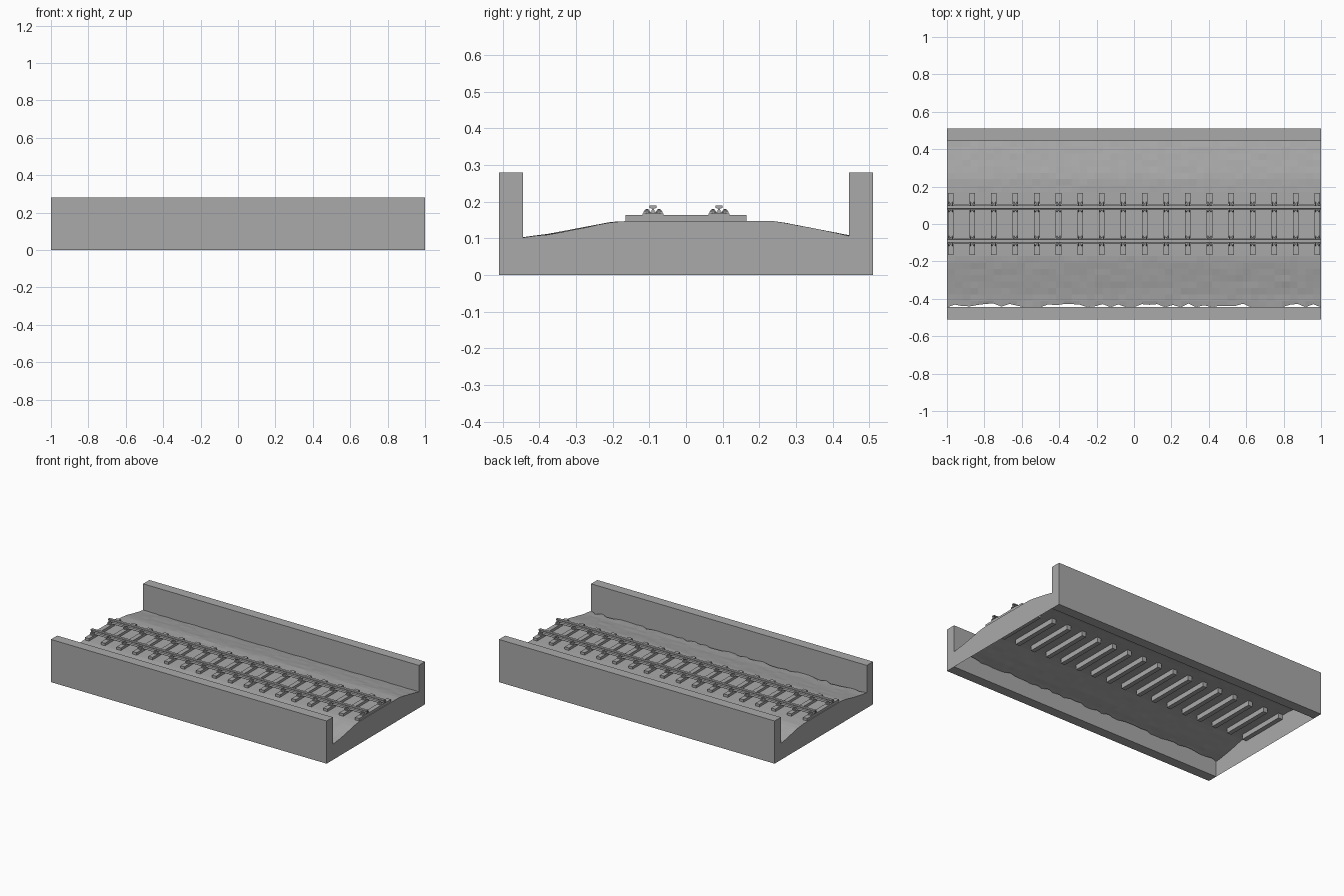
import bpy, bmesh, math, random

if "Cube" in bpy.data.objects:
    bpy.data.objects.remove(bpy.data.objects["Cube"])

random.seed(4)
grey = bpy.data.materials.new("plain_grey")
grey.diffuse_color = (0.4, 0.4, 0.4, 1)
grey.use_nodes = True
grey.node_tree.nodes["Principled BSDF"].inputs["Base Color"].default_value = grey.diffuse_color


def finish(bm, name, recalc=True):
    if recalc:
        bmesh.ops.recalc_face_normals(bm, faces=bm.faces)
    me = bpy.data.meshes.new(name)
    bm.to_mesh(me)
    bm.free()
    me.materials.append(grey)
    ob = bpy.data.objects.new(name, me)
    bpy.context.collection.objects.link(ob)
    return ob


def box(bm, x0, x1, y0, y1, z0, z1):
    vs = bmesh.ops.create_cube(bm, size=1)["verts"]
    for v in vs:
        v.co = ((x0 + x1) / 2 + v.co.x * (x1 - x0),
                (y0 + y1) / 2 + v.co.y * (y1 - y0),
                (z0 + z1) / 2 + v.co.z * (z1 - z0))


def prism(bm, profile, x0, x1):
    """Extrude a closed (y, z) profile along x."""
    a = [bm.verts.new((x0, y, z)) for y, z in profile]
    b = [bm.verts.new((x1, y, z)) for y, z in profile]
    n = len(profile)
    for i in range(n):
        j = (i + 1) % n
        bm.faces.new((a[i], a[j], b[j], b[i]))
    bm.faces.new(a[::-1])
    bm.faces.new(b)


# side walls
for side, name in ((-1, "front_wall"), (1, "back_wall")):
    bm = bmesh.new()
    ys = sorted((side * 0.445, side * 0.51))
    box(bm, -1, 1, ys[0], ys[1], 0, 0.28)
    finish(bm, name)

# ballast bed: open sheet with a slightly rough surface and end skirts
SHAPE = [(-0.445, 0.102), (-0.38, 0.110), (-0.2, 0.144), (-0.165, 0.147),
         (0.165, 0.147), (0.25, 0.145), (0.445, 0.107)]


def bed_height(y):
    for (ya, za), (yb, zb) in zip(SHAPE, SHAPE[1:]):
        if y <= yb + 1e-6:
            return za + (zb - za) * (y - ya) / (yb - ya)
    return SHAPE[-1][1]


NX, NY = 48, 26
bm = bmesh.new()
rows = []
for i in range(NX + 1):
    x = -1 + 2 * i / NX
    row = []
    for j in range(NY + 1):
        y = -0.445 + 0.89 * j / NY
        z = bed_height(y)
        if abs(y) > 0.18:
            z += random.uniform(-0.0016, 0.0016)
        # ragged front edge that leaves small gaps beside the wall
        if j == 0 and 0 < i < NX:
            y += max(0, random.uniform(-0.012, 0.02))
        row.append(bm.verts.new((x, y, z)))
    rows.append(row)
for a, b in zip(rows, rows[1:]):
    for j in range(NY):
        bm.faces.new((a[j], b[j], b[j + 1], a[j + 1]))
for row, flip in ((rows[0], True), (rows[-1], False)):
    low = [bm.verts.new((v.co.x, v.co.y, 0)) for v in row]
    for j in range(NY):
        f = (low[j], low[j + 1], row[j + 1], row[j])
        bm.faces.new(f[::-1] if flip else f)
finish(bm, "ballast_bed", recalc=False)

# sleepers
sleeper_x = [-0.98 + 1.96 * i / 17 for i in range(18)]
bm = bmesh.new()
for x in sleeper_x:
    box(bm, x - 0.015, x + 0.015, -0.165, 0.165, 0.115, 0.163)
finish(bm, "sleepers")

# rails: flat-bottomed profile, half of it mirrored
HALF = [(0.016, 0.167), (0.016, 0.169), (0.004, 0.172), (0.003, 0.181),
        (0.010, 0.183), (0.010, 0.188), (0.008, 0.190)]
PROFILE = HALF + [(-y, z) for y, z in reversed(HALF)]
for cy, name in ((-0.09, "front_rail"), (0.09, "back_rail")):
    bm = bmesh.new()
    prism(bm, [(cy + y, z) for y, z in PROFILE], -1, 1)
    finish(bm, name)

# rail fastenings: base plate, arched clips and bolts on every sleeper
bm = bmesh.new()
for x in sleeper_x:
    for cy in (-0.09, 0.09):
        box(bm, x - 0.014, x + 0.014, cy - 0.028, cy + 0.028, 0.163, 0.167)
        for s in (-1, 1):
            # arched clip from plate edge to rail foot
            c = cy + s * 0.0165
            arc = [(c + 0.0105 * math.cos(t), 0.167 + 0.012 * math.sin(t))
                   for t in [math.pi * k / 6 for k in range(7)]]
            inner = [(c + 0.007 * math.cos(t), 0.167 + 0.0085 * math.sin(t))
                     for t in [math.pi * k / 6 for k in range(6, -1, -1)]]
            for dx in (-0.009, 0.009):
                prism(bm, arc + inner, x + dx - 0.003, x + dx + 0.003)
            r = bmesh.ops.create_cone(bm, cap_ends=True, segments=6,
                                      radius1=0.0045, radius2=0.0045, depth=0.014)
            bmesh.ops.translate(bm, verts=r["verts"], vec=(x, c, 0.173))
finish(bm, "rail_fastenings")
